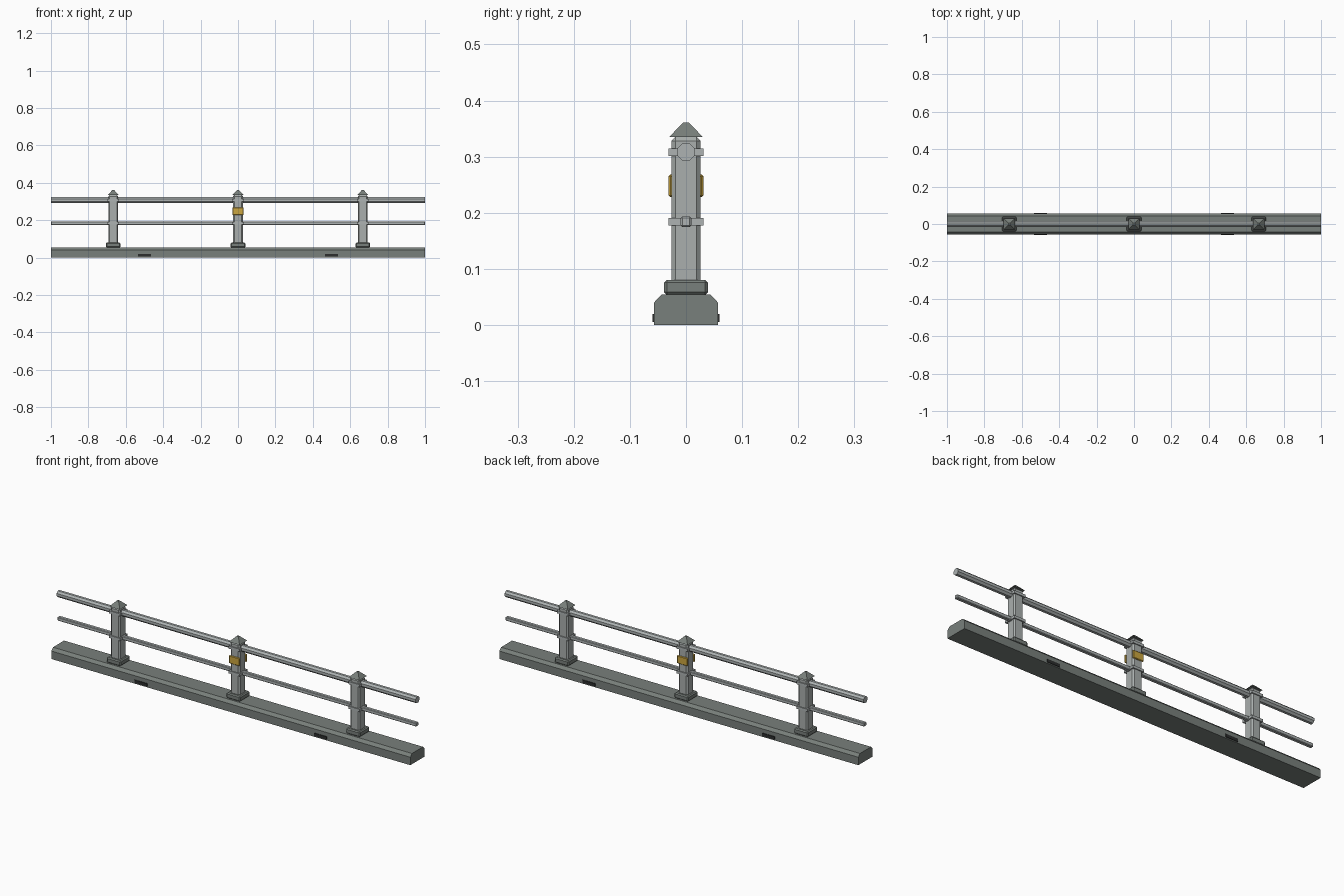
import bpy, bmesh, math

cube = bpy.data.objects.get("Cube")
if cube:
    bpy.data.objects.remove(cube, do_unlink=True)


def material(name, rgb):
    m = bpy.data.materials.new(name)
    m.use_nodes = True
    m.diffuse_color = (*rgb, 1)
    bsdf = next(n for n in m.node_tree.nodes if n.type == 'BSDF_PRINCIPLED')
    bsdf.inputs["Base Color"].default_value = (*rgb, 1)
    return m


CONCRETE = material("dark concrete", (0.19, 0.215, 0.20))
STONE = material("post grey", (0.40, 0.43, 0.42))
STEEL = material("rail steel", (0.42, 0.45, 0.45))
YELLOW = material("reflector yellow", (0.60, 0.38, 0.05))
BLACK = material("drain black", (0.025, 0.027, 0.027))


def finish(bm, name, mat):
    bmesh.ops.recalc_face_normals(bm, faces=bm.faces)
    mesh = bpy.data.meshes.new(name)
    bm.to_mesh(mesh)
    bm.free()
    mesh.materials.append(mat)
    obj = bpy.data.objects.new(name, mesh)
    bpy.context.collection.objects.link(obj)
    return obj


def box(name, mat, centre, size, bevel=0):
    """Box with optional single-segment chamfer on every edge."""
    bm = bmesh.new()
    bmesh.ops.create_cube(bm, size=1)
    bmesh.ops.scale(bm, vec=size, verts=bm.verts)
    bmesh.ops.translate(bm, vec=centre, verts=bm.verts)
    if bevel:
        bmesh.ops.bevel(bm, geom=list(bm.edges), offset=bevel, segments=1,
                        affect='EDGES', profile=0.5)
    return finish(bm, name, mat)


def extrude_x(name, mat, profile, half_length):
    """Sweep a closed (y, z) profile along x."""
    bm = bmesh.new()
    face = bm.faces.new([bm.verts.new((-half_length, y, z)) for y, z in profile])
    out = bmesh.ops.extrude_face_region(bm, geom=[face])
    moved = [v for v in out["geom"] if isinstance(v, bmesh.types.BMVert)]
    bmesh.ops.translate(bm, vec=(2 * half_length, 0, 0), verts=moved)
    return finish(bm, name, mat)


def cap(name, x):
    """Blunt square pyramid on top of a post."""
    bm = bmesh.new()
    bmesh.ops.create_cone(bm, cap_ends=True, segments=4, depth=0.026,
                          radius1=0.03 * math.sqrt(2), radius2=0.005 * math.sqrt(2))
    # make the sides face the axes whatever the starting angle
    first = bm.verts[:][0].co
    turn = math.pi / 4 - math.atan2(first.y, first.x)
    c, s = math.cos(turn), math.sin(turn)
    for v in bm.verts:
        v.co.x, v.co.y = c * v.co.x - s * v.co.y, s * v.co.x + c * v.co.y
    bmesh.ops.translate(bm, vec=(x, 0, 0.348), verts=bm.verts)
    return finish(bm, name, CONCRETE)


# Kerb with chamfered top edges
half = [(0.057, 0), (0.057, 0.04), (0.044, 0.054)]
extrude_x("kerb", CONCRETE, half + [(-y, z) for y, z in reversed(half)], 1)

# Drain slots along both kerb faces
for side, x in (("right", -0.5), ("left", 0.5)):
    for face, y in (("front", -0.057), ("back", 0.057)):
        box(f"{face}_{side}_drain", BLACK, (x, y, 0.0125), (0.07, 0.006, 0.015))

# Rails: octagonal handrail and chamfered square mid rail
TOP_Z, MID_Z = 0.308, 0.184
radius = 0.0155 / math.cos(math.pi / 8)
angles = [math.pi / 8 + i * math.pi / 4 for i in range(8)]
extrude_x("top_rail", STEEL,
          [(radius * math.cos(a), TOP_Z + radius * math.sin(a)) for a in angles], 1)
box("mid_rail", STEEL, (0, 0, MID_Z), (2, 0.019, 0.019), 0.003)

# Posts with plinth, collars and cap
for side, x in (("right", -0.667), ("centre", 0), ("left", 0.667)):
    box(f"{side}_plinth", CONCRETE, (x, 0, 0.067), (0.078, 0.078, 0.027), 0.005)
    box(f"{side}_post", STONE, (x, 0, 0.2), (0.052, 0.052, 0.27), 0.007)
    for level, z in (("top", TOP_Z), ("mid", MID_Z)):
        box(f"{side}_{level}_collar", STEEL, (x, 0, z), (0.062, 0.062, 0.013))
    cap(f"{side}_cap", x)

# Reflector plates on the centre post
for face, sign in (("front", -1), ("back", 1)):
    box(f"{face}_reflector", YELLOW, (0, sign * 0.027, 0.248), (0.06, 0.008, 0.04), 0.003)
